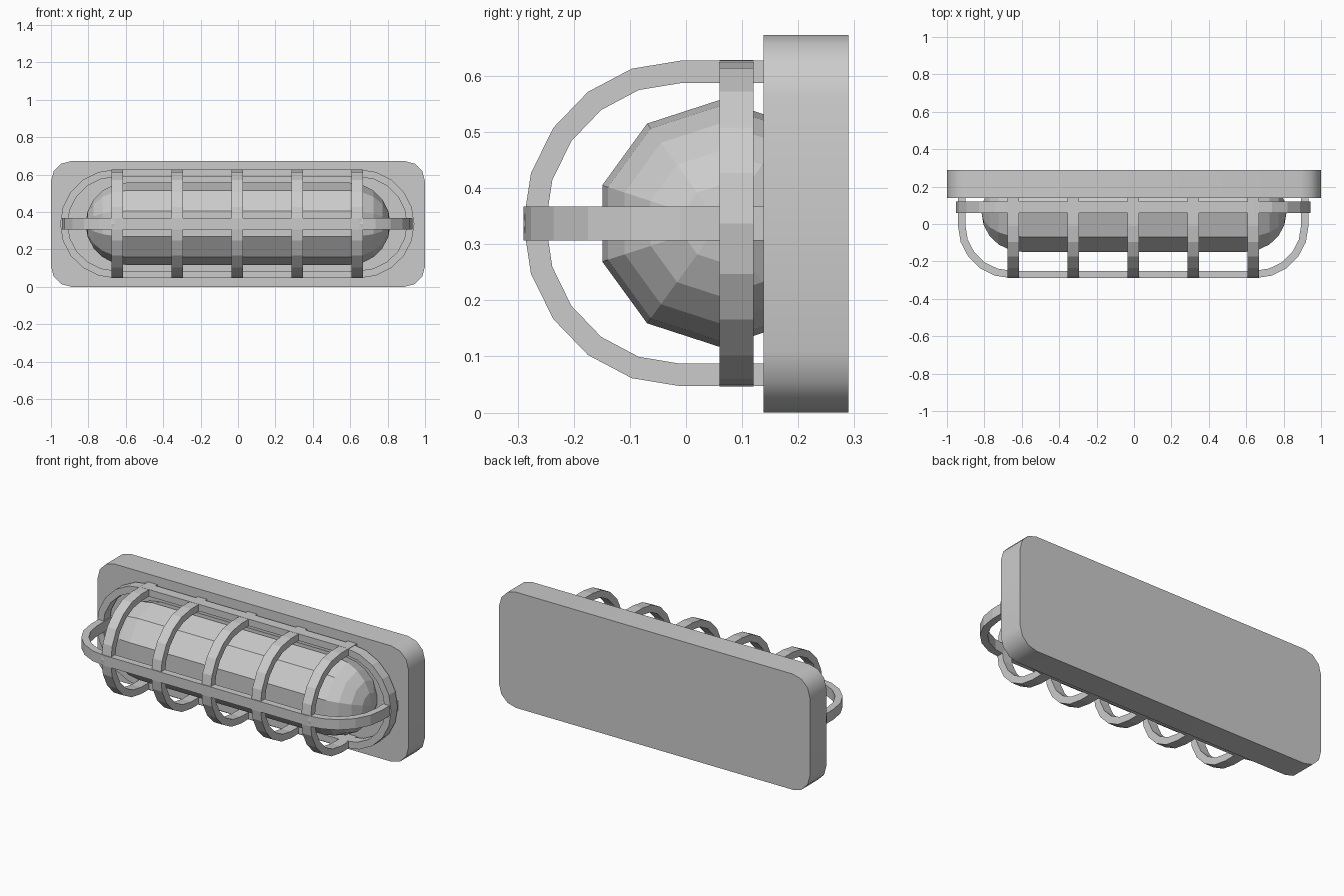
import bpy, bmesh
from math import sin, cos, pi
from mathutils import Vector

if "Cube" in bpy.data.objects:
    bpy.data.objects.remove(bpy.data.objects["Cube"])

ZC = 0.337      # height of the lamp axis
WALL = 0.15     # cage feet end just inside the plate
CX = -0.004     # cage centre in x


def finish(name, bm):
    bmesh.ops.recalc_face_normals(bm, faces=bm.faces)
    mesh = bpy.data.meshes.new(name)
    bm.to_mesh(mesh)
    bm.free()
    obj = bpy.data.objects.new(name, mesh)
    bpy.context.collection.objects.link(obj)
    return obj


def arc(cu, cv, ru, rv, a0, a1, steps):
    angles = [a0 + (a1 - a0) * i / steps for i in range(steps + 1)]
    return [(cu + ru * cos(a), cv + rv * sin(a)) for a in angles]


def band(name, outer, inner, place, w0, w1, closed=False):
    """Flat bar between two matching 2D paths, extruded from w0 to w1."""
    bm = bmesh.new()
    rings = [[bm.verts.new(place(*o, w0)), bm.verts.new(place(*o, w1)),
              bm.verts.new(place(*i, w1)), bm.verts.new(place(*i, w0))]
             for o, i in zip(outer, inner)]
    n = len(rings)
    for k in range(n if closed else n - 1):
        a, b = rings[k], rings[(k + 1) % n]
        for j in range(4):
            m = (j + 1) % 4
            bm.faces.new((a[j], a[m], b[m], b[j]))
    if not closed:
        bm.faces.new(rings[0])
        bm.faces.new(rings[-1])
    return finish(name, bm)


# Wall plate with rounded corners
bm = bmesh.new()
bmesh.ops.create_cube(bm, size=1)
for v in bm.verts:
    v.co = Vector((v.co.x * 2, v.co.y * 0.152 + 0.214, (v.co.z + 0.5) * 0.673))
corners = [e for e in bm.edges if abs(e.verts[0].co.y - e.verts[1].co.y) > 0.1]
bmesh.ops.bevel(bm, geom=corners, offset=0.11, segments=3, profile=0.5, affect='EDGES')
plate = finish("wall_plate", bm)
bpy.context.view_layer.objects.active = plate
plate.select_set(True)
bpy.ops.object.shade_smooth_by_angle(angle=0.6)

# Ten-sided capsule lamp, its profile spun about the x axis
R, half, steps = 0.22, 0.595, 5
profile = arc(half, 0, R, R, 0, pi / 2, steps) + arc(-half, 0, R, R, pi / 2, pi, steps)
bm = bmesh.new()
pts = [bm.verts.new((x, 0.06, ZC + r)) for x, r in profile]
edges = [bm.edges.new(p) for p in zip(pts, pts[1:])]
bmesh.ops.spin(bm, geom=pts + edges, cent=(0, 0.06, ZC), axis=(1, 0, 0),
               angle=2 * pi, steps=10)
bmesh.ops.remove_doubles(bm, verts=bm.verts, dist=0.0005)
finish("lamp_glass", bm)


# Five hoops across the lamp
def hoop_path(t):
    bend = arc(-0.01, ZC, 0.28 - t, 0.29 - t, pi / 2, 3 * pi / 2, 10)
    return [(WALL, bend[0][1])] + bend + [(WALL, bend[-1][1])]


for i in range(5):
    x = CX + (i - 2) * 0.321
    band(f"cage_hoop_{i + 1}", hoop_path(0), hoop_path(0.04),
         lambda y, z, w: (w, y, z), x - 0.03, x + 0.03)


# Long horizontal bar running around the front
def bar_path(t):
    left = arc(CX - 0.65, -0.01, 0.287 - t, 0.28 - t, pi, 3 * pi / 2, 5)
    right = arc(CX + 0.65, -0.01, 0.287 - t, 0.28 - t, 3 * pi / 2, 2 * pi, 5)
    return [(left[0][0], WALL)] + left + right + [(right[-1][0], WALL)]


band("cage_front_bar", bar_path(0), bar_path(0.04),
     lambda x, y, w: (x, y, w), ZC - 0.03, ZC + 0.03)


# Oval ring around the lamp near the plate
def ring_path(t):
    return (arc(CX + 0.65, ZC, 0.297 - t, 0.291 - t, -pi / 2, pi / 2, 10)
            + arc(CX - 0.65, ZC, 0.297 - t, 0.291 - t, pi / 2, 3 * pi / 2, 10))


band("cage_ring", ring_path(0), ring_path(0.04),
     lambda x, z, w: (x, w, z), 0.06, 0.12, closed=True)
